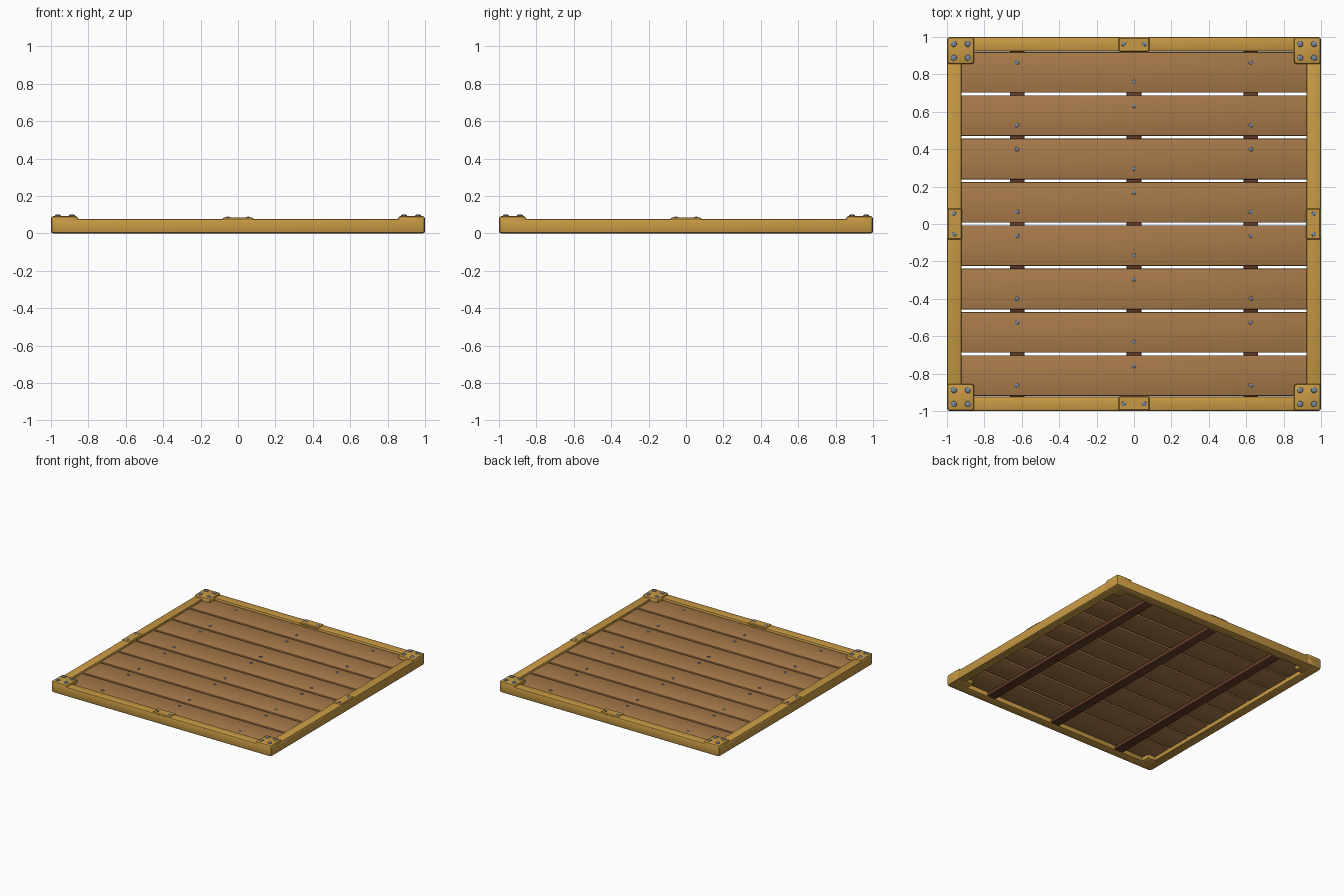
import bpy, bmesh, math
from mathutils import Matrix

if "Cube" in bpy.data.objects:
    bpy.data.objects.remove(bpy.data.objects["Cube"])


def mat(name, r, g, b):
    m = bpy.data.materials.new(name)
    m.diffuse_color = [((c / 255 + 0.055) / 1.055) ** 2.4 for c in (r, g, b)] + [1]
    m.use_nodes = True
    m.node_tree.nodes["Principled BSDF"].inputs["Base Color"].default_value = m.diffuse_color
    return m


OCHRE = mat("ochre_frame", 200, 154, 68)
PLANK = mat("brown_plank", 168, 122, 74)
DARK = mat("dark_batten", 100, 61, 41)
STEEL = mat("blue_grey_steel", 122, 133, 150)


def finish(bm, name, material):
    me = bpy.data.meshes.new(name)
    bm.to_mesh(me)
    bm.free()
    me.materials.append(material)
    me.shade_smooth()
    me.set_sharp_from_angle(angle=math.radians(35))
    ob = bpy.data.objects.new(name, me)
    bpy.context.collection.objects.link(ob)
    return ob


def box(name, lo, hi, material, bevel, segments=2):
    """Bevelled box between two corners."""
    bm = bmesh.new()
    size = [b - a for a, b in zip(lo, hi)]
    mid = [(a + b) / 2 for a, b in zip(lo, hi)]
    bmesh.ops.create_cube(bm, size=1, matrix=Matrix.Translation(mid) @ Matrix.Diagonal((*size, 1)))
    bmesh.ops.bevel(bm, geom=bm.edges[:], offset=bevel, segments=segments,
                    profile=0.5, affect='EDGES', clamp_overlap=True)
    return finish(bm, name, material)


def rivet(name, x, y, z, radius, height):
    """Low domed rivet head sitting at height z."""
    bm = bmesh.new()
    bmesh.ops.create_uvsphere(bm, u_segments=12, v_segments=8, radius=1)
    low = [v for v in bm.verts if v.co.z < -0.01]
    bmesh.ops.delete(bm, geom=low, context='VERTS')
    for v in bm.verts:
        v.co = (x + v.co.x * radius, y + v.co.y * radius,
                z + (v.co.z * height if v.co.z > 0.01 else -0.004))
    finish(bm, name, STEEL)


W = 0.077       # rail width
TOP = 0.078     # rail top
DECK = 0.062    # plank top

# Outer frame rails and centre plates, one per side
for s, side in ((-1, "a"), (1, "b")):
    a, b = sorted((s * 1.0, s * (1 - W)))
    box(f"rail_x_{side}", (-0.985, a, 0), (0.985, b, TOP), OCHRE, 0.011)
    box(f"rail_y_{side}", (a, -0.985, 0), (b, 0.985, TOP), OCHRE, 0.011)
    a, b = sorted((s * 0.999, s * (0.997 - W)))
    box(f"centre_plate_x_{side}", (-0.083, a, 0.066), (0.083, b, 0.084), OCHRE, 0.006, 1)
    box(f"centre_plate_y_{side}", (a, -0.083, 0.066), (b, 0.083, 0.084), OCHRE, 0.006, 1)
    for t in (-0.055, 0.055):
        rivet("plate_rivet", t, s * 0.962, 0.084, 0.013, 0.005)
        rivet("plate_rivet", s * 0.962, t, 0.084, 0.013, 0.005)

# Corner blocks with four rivets each
for sx in (-1, 1):
    for sy in (-1, 1):
        x0, x1 = sorted((sx, sx * 0.855))
        y0, y1 = sorted((sy, sy * 0.855))
        box("corner_block", (x0, y0, 0), (x1, y1, 0.093), OCHRE, 0.015)
        for u in (0.963, 0.888):
            for v in (0.963, 0.888):
                rivet("corner_rivet", sx * u, sy * v, 0.093, 0.017, 0.009)

# Deck planks with staggered rivets
PITCH = 0.2317
for i in range(8):
    y = (3.5 - i) * PITCH
    h = PITCH / 2 - 0.007
    box(f"plank_{i + 1}", (-0.927, y - h, 0.032), (0.927, y + h, DECK), PLANK, 0.006)
    d = 0.052 if i % 2 == 0 else -0.052
    for x, yy in ((-0.625, y + d), (0, y - d), (0.625, y + d)):
        rivet("plank_rivet", x, yy, DECK, 0.012, 0.006)

# Battens under the planks
for x in (-0.625, 0, 0.625):
    box("batten", (x - 0.039, -0.93, 0.004), (x + 0.039, 0.93, 0.035), DARK, 0.005)
